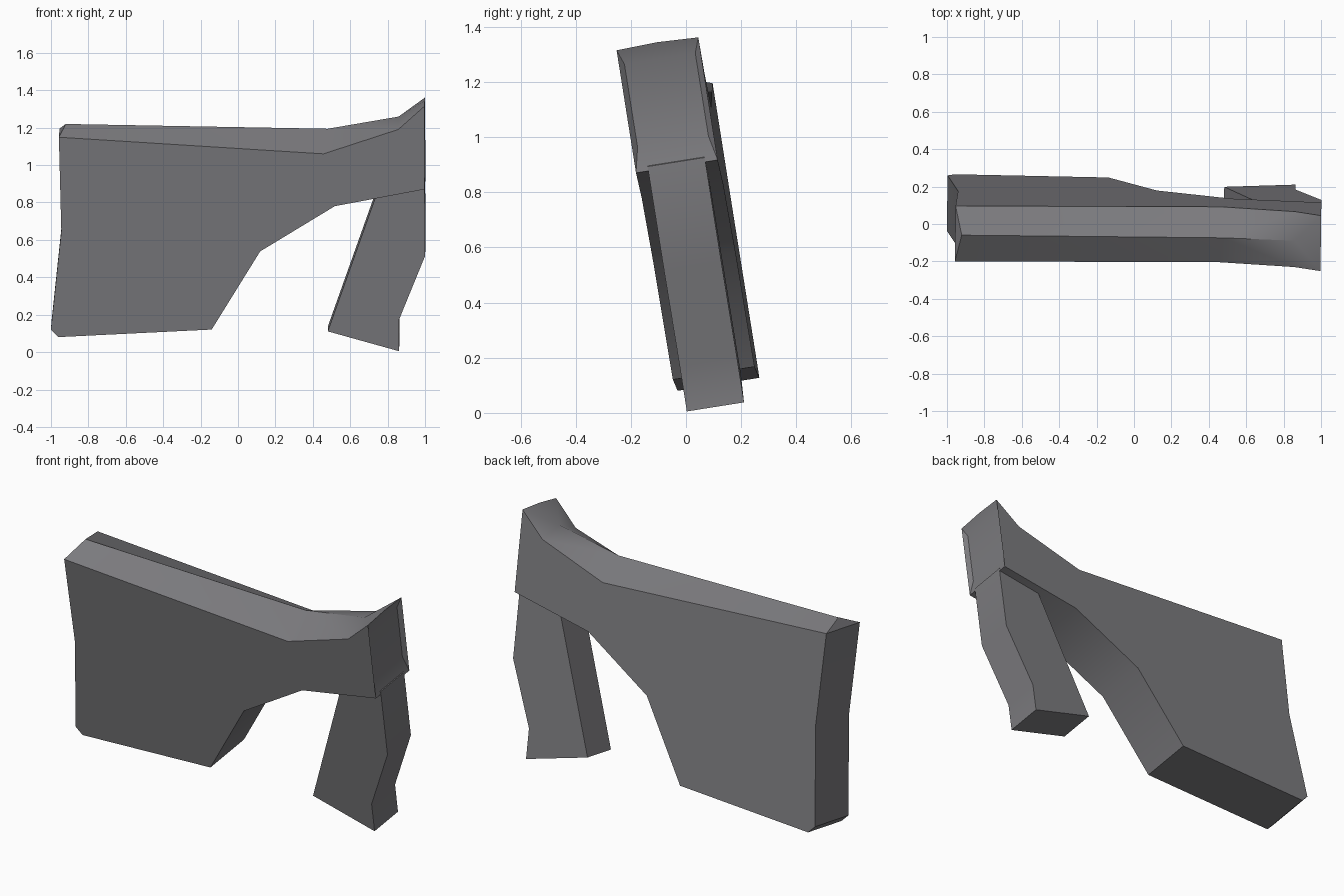
import bpy, bmesh, math
from mathutils import Euler

cube = bpy.data.objects.get("Cube")
if cube:
    bpy.data.objects.remove(cube, do_unlink=True)

# One flat grey for everything
grey = bpy.data.materials.new("dark_grey")
grey.use_nodes = True
colour = (0.2, 0.198, 0.21, 1)
grey.diffuse_color = colour
grey.node_tree.nodes["Principled BSDF"].inputs["Base Color"].default_value = colour

LEAN = Euler((math.radians(9), 0, math.radians(-0.75)))
MID = 0.12  # depth of the centre plane


def finish(bm, name):
    bmesh.ops.recalc_face_normals(bm, faces=bm.faces)
    mesh = bpy.data.meshes.new(name)
    bm.to_mesh(mesh)
    bm.free()
    mesh.materials.append(grey)
    obj = bpy.data.objects.new(name, mesh)
    bpy.context.collection.objects.link(obj)
    obj.rotation_euler = LEAN
    bpy.ops.object.select_all(action="DESELECT")
    obj.select_set(True)
    bpy.context.view_layer.objects.active = obj
    bpy.ops.object.shade_smooth_by_angle(angle=math.radians(30))
    return obj


def sides(bm, outline, half):
    """Two matching side faces; returns their vertex loops."""
    loops = [[bm.verts.new((x, MID + s * half, z)) for x, z in outline] for s in (-1, 1)]
    for loop in loops:
        bm.faces.new(loop)
    return loops


# Stock body: the outline runs from the upper rear, under, to the front and back
under = [(-0.955, 1.168), (-0.943, 0.66), (-1, 0.127), (-0.96, 0.086), (-0.14, 0.127),
         (0.12, 0.55), (0.52, 0.795), (1, 0.886)]
upper = [(1, 1.336), (0.86, 1.21), (0.46, 1.078)]
crest = [(1, 1.342), (0.86, 1.256), (0.48, 1.19), (-0.92, 1.216)]
bm = bmesh.new()
near, far = sides(bm, under + upper, 0.15)
for i in range(len(under) - 1):
    bm.faces.new((near[i], near[i + 1], far[i + 1], far[i]))

# Ridged top
ridge = [bm.verts.new((x, MID, z)) for x, z in crest]
n = len(under)
for loop in (near, far):
    edge = loop[n:] + loop[:1]
    for i in range(3):
        bm.faces.new((edge[i], edge[i + 1], ridge[i + 1], ridge[i]))
bm.faces.new((near[0], far[0], ridge[-1]))

# Shallow socket in the front end
panel = [bm.verts.new((0.98, MID + y, z))
         for y, z in ((-0.13, 1.282), (-0.13, 0.977), (0.13, 0.977), (0.13, 1.282))]
rim = [near[n], near[n - 1], far[n - 1], far[n]]
bm.faces.new(panel)
for i in range(3):
    bm.faces.new((rim[i], rim[i + 1], panel[i + 1], panel[i]))
bm.faces.new((rim[3], ridge[0], rim[0], panel[0], panel[3]))
finish(bm, "stock_body")

# Hand grip, its top sunk into the body
grip = [(0.77, 0.93), (0.48, 0.11), (0.86, 0.003), (0.86, 0.17), (1, 0.515), (1, 0.902), (0.95, 0.93)]
bm = bmesh.new()
near, far = sides(bm, grip, 0.105)
for i in range(len(grip)):
    j = (i + 1) % len(grip)
    bm.faces.new((near[i], near[j], far[j], far[i]))
finish(bm, "hand_grip")
